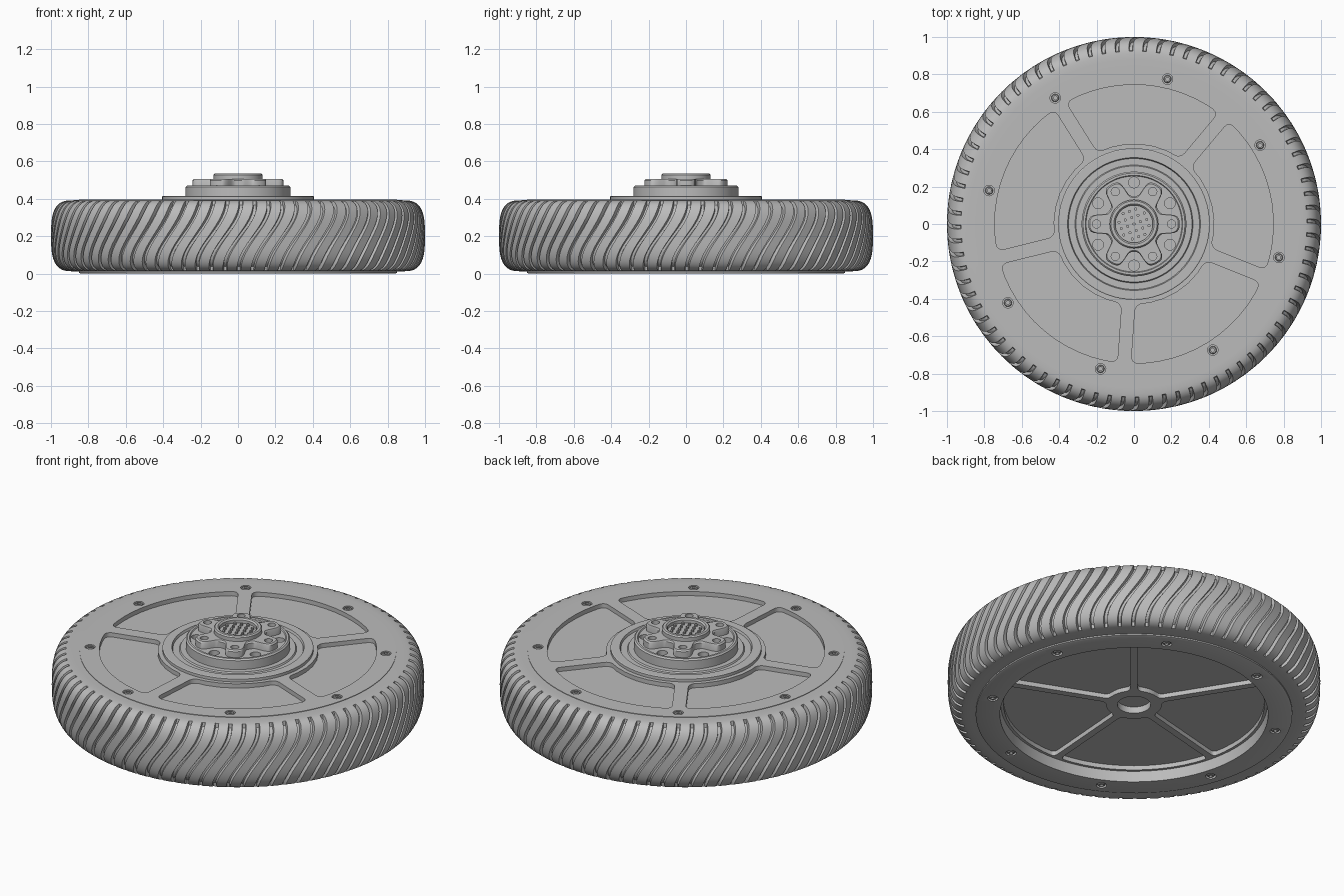
import bpy, bmesh, math
from math import cos, sin, pi, radians, tanh

if "Cube" in bpy.data.objects:
    bpy.data.objects.remove(bpy.data.objects["Cube"])

GREY = (0.5, 0.5, 0.5, 1)
grey = bpy.data.materials.new("plain_grey")
grey.use_nodes = True
grey.diffuse_color = GREY
grey.node_tree.nodes["Principled BSDF"].inputs["Base Color"].default_value = GREY


def finish(name, bm, angle=30):
    """Turn a bmesh into a named object with sharp-edged smooth shading."""
    bmesh.ops.recalc_face_normals(bm, faces=bm.faces)
    mesh = bpy.data.meshes.new(name)
    bm.to_mesh(mesh)
    bm.free()
    mesh.materials.append(grey)
    mesh.shade_smooth()
    mesh.set_sharp_from_angle(angle=radians(angle))
    obj = bpy.data.objects.new(name, mesh)
    bpy.context.collection.objects.link(obj)
    return obj


def lathe(bm, profile, x=0, y=0, seg=96):
    """Revolve (radius, z) points; a radius of 0 closes on the axis."""
    rings = []
    for r, z in profile:
        if r == 0:
            rings.append([bm.verts.new((x, y, z))] * seg)
        else:
            rings.append([bm.verts.new((x + r * cos(2 * pi * i / seg), y + r * sin(2 * pi * i / seg), z))
                          for i in range(seg)])
    for a, b in zip(rings, rings[1:]):
        for i in range(seg):
            j = (i + 1) % seg
            bm.faces.new(list(dict.fromkeys((a[i], a[j], b[j], b[i]))))


def plug(bm, r, z0, z1, x=0, y=0, seg=24):
    lathe(bm, [(0, z0), (r, z0), (r, z1), (0, z1)], x, y, seg)


def circle(count, r, start):
    for k in range(count):
        a = radians(start) + 2 * pi * k / count
        yield r * cos(a), r * sin(a)


def pocket(bm, start, r_in, r_out, half, z0, z1, corner):
    """Rounded sector prism between two spokes of constant width."""
    pts = []
    for r, n, flip in ((r_in, 6, False), (r_out, 12, True)):
        a = start + math.asin(half / r)
        b = start + 2 * pi / 5 - math.asin(half / r)
        arc = [(r * cos(a + (b - a) * i / n), r * sin(a + (b - a) * i / n)) for i in range(n + 1)]
        pts += arc[::-1] if flip else arc
    low = [bm.verts.new((x, y, z0)) for x, y in pts]
    high = [bm.verts.new((x, y, z1)) for x, y in pts]
    bm.faces.new(low)
    bm.faces.new(high)
    n = len(pts)
    for i in range(n):
        bm.faces.new((low[i], low[(i + 1) % n], high[(i + 1) % n], high[i]))
    edges = [bm.edges.get((low[i], high[i])) for i in (0, 6, 7, n - 1)]
    bmesh.ops.bevel(bm, geom=edges, offset=corner, segments=4, profile=0.5, affect='EDGES')


def cut(obj, bm):
    """Subtract the cutter bmesh and bake the result."""
    cutter = finish(obj.name + "_cutter", bm)
    cutter.hide_render = True
    mod = obj.modifiers.new("cut", 'BOOLEAN')
    mod.operation, mod.solver, mod.object = 'DIFFERENCE', 'EXACT', cutter
    bpy.context.view_layer.update()
    baked = bpy.data.meshes.new_from_object(obj.evaluated_get(bpy.context.evaluated_depsgraph_get()))
    obj.modifiers.clear()
    obj.data = baked
    baked.shade_smooth()
    baked.set_sharp_from_angle(angle=radians(30))
    bpy.data.objects.remove(cutter)


# Tyre with S-shaped tread grooves
TREADS, ROWS, DEPTH = 80, 28, 0.02
bm = bmesh.new()
rings = []
for k in range(-1, ROWS + 2):
    t = pi * (min(max(k / ROWS, 0), 1) - 0.5)
    c, s = abs(cos(t)) ** 0.667, math.copysign(abs(sin(t)) ** 0.667, t)
    inner = k < 0 or k > ROWS
    swing = 0.085 * sin(pi / 2 * s)
    grooved = not inner and c > 0.42
    ring = []
    for i in range(TREADS):
        for off, deep in ((0, 0), (0.04, 1), (0.24, 1), (0.28, 0)):
            d = DEPTH if deep and grooved else 0
            a = 2 * pi * (i + off) / TREADS + swing
            r = 0.84 if inner else 0.88 + (0.12 - d) * c
            ring.append(bm.verts.new((r * cos(a), r * sin(a), 0.202 + (0.19 - d) * s)))
    rings.append(ring)
for a, b in zip(rings, rings[1:]):
    for i in range(len(a)):
        j = (i + 1) % len(a)
        bm.faces.new((a[i], a[j], b[j], b[i]))
finish("tyre", bm, 35)

# Wheel disc with a hollow underside, spoke pockets and screw seats
bm = bmesh.new()
lathe(bm, [(0, 0.395), (0.85, 0.395), (0.85, 0.004), (0.84, 0), (0.72, 0), (0.715, 0.062), (0, 0.062)])
disc = finish("wheel_disc", bm)
bm = bmesh.new()
for k in range(5):
    a = radians(50 + 72 * k)
    pocket(bm, a, 0.43, 0.745, 0.037, 0.37, 0.45, 0.035)
    pocket(bm, a, 0.15, 0.70, 0.02, 0.03, 0.088, 0.025)
plug(bm, 0.09, 0.03, 0.1, seg=48)
for x, y in circle(8, 0.795, 77):
    plug(bm, 0.028, 0.38, 0.45, x, y)
for x, y in circle(8, 0.778, 108):
    plug(bm, 0.028, -0.05, 0.015, x, y)
cut(disc, bm)

# Screws with hex sockets on both sides
for name, r, start, base, up in (("top_screws", 0.795, 77, 0.378, 1), ("bottom_screws", 0.778, 108, 0.017, -1)):
    bm = bmesh.new()
    for x, y in circle(8, r, start):
        lathe(bm, [(0.021, base), (0.021, base + up * 0.012), (0.017, base + up * 0.016),
                   (0.01, base + up * 0.016), (0.01, base + up * 0.006), (0, base + up * 0.006)], x, y, 12)
    finish(name, bm)

# Stepped collar around the hub
bm = bmesh.new()
lathe(bm, [(0.405, 0.39), (0.405, 0.412), (0.4, 0.415), (0.355, 0.415), (0.35, 0.402), (0.315, 0.402),
           (0.31, 0.41), (0.27, 0.41)])
finish("hub_collar", bm)

# Hub flange with bolt holes
bm = bmesh.new()
lathe(bm, [(0, 0.39), (0.28, 0.39), (0.28, 0.462), (0.272, 0.47), (0.26, 0.47), (0.256, 0.464), (0, 0.464)])
flange = finish("hub_flange", bm)
bm = bmesh.new()
for x, y in circle(6, 0.222, 30):
    plug(bm, 0.029, 0.43, 0.5, x, y)
cut(flange, bm)

# Six-lobed plate with a chamfered rim
bm = bmesh.new()
N = 144
layers = []
for inset, z in ((0, 0.455), (0, 0.498), (0.008, 0.506)):
    layer = []
    for i in range(N):
        a = 2 * pi * i / N
        r = 0.197 + 0.047 * tanh(2 * cos(6 * a)) / tanh(2) - inset
        layer.append(bm.verts.new((r * cos(a), r * sin(a), z)))
    layers.append(layer)
for a, b in zip(layers, layers[1:]):
    for i in range(N):
        bm.faces.new((a[i], a[(i + 1) % N], b[(i + 1) % N], b[i]))
bm.faces.new(layers[0])
bm.faces.new(layers[-1])
plate = finish("lobed_plate", bm)
bm = bmesh.new()
for x, y in circle(6, 0.2, 0):
    plug(bm, 0.022, 0.485, 0.55, x, y)
cut(plate, bm)

# Centre socket ring
bm = bmesh.new()
lathe(bm, [(0.13, 0.5), (0.13, 0.528), (0.123, 0.535), (0.108, 0.535), (0.1, 0.527), (0.1, 0.509), (0, 0.509)], seg=48)
finish("centre_socket", bm)

# Grid of contact pins in the socket
bm = bmesh.new()
turn = radians(20)
for i in range(-2, 3):
    for j in range(-2, 3):
        if abs(i) + abs(j) < 4:
            x, y = 0.036 * i, 0.036 * j
            plug(bm, 0.008, 0.505, 0.52, x * cos(turn) - y * sin(turn), x * sin(turn) + y * cos(turn), 10)
finish("contact_pins", bm)
